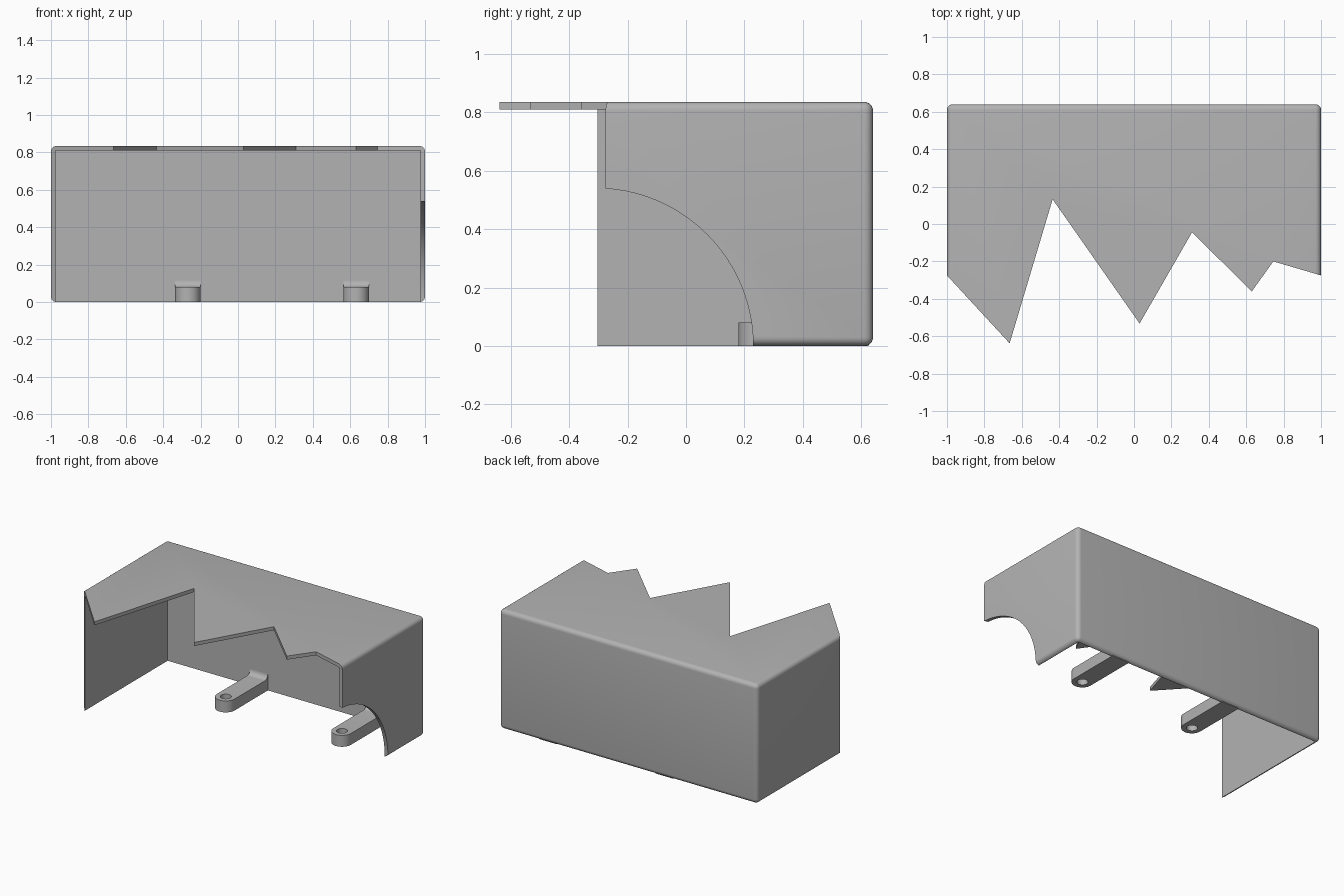
import bpy, bmesh, math
from mathutils import Vector

if "Cube" in bpy.data.objects:
    bpy.data.objects.remove(bpy.data.objects["Cube"], do_unlink=True)

WALL, HEIGHT, BACK = 0.025, 0.835, 0.64
GREY = (0.45, 0.45, 0.45, 1)

grey = bpy.data.materials.new("plain grey")
grey.use_nodes = True
grey.diffuse_color = GREY
grey.node_tree.nodes["Principled BSDF"].inputs["Base Color"].default_value = GREY


def prism(name, points, direction):
    """Extrude a closed 3D outline into a solid."""
    bm = bmesh.new()
    face = bm.faces.new([bm.verts.new(p) for p in points])
    extruded = bmesh.ops.extrude_face_region(bm, geom=[face])["geom"]
    verts = [g for g in extruded if isinstance(g, bmesh.types.BMVert)]
    bmesh.ops.translate(bm, verts=verts, vec=Vector(direction))
    bmesh.ops.recalc_face_normals(bm, faces=bm.faces)
    mesh = bpy.data.meshes.new(name)
    bm.to_mesh(mesh)
    bm.free()
    mesh.materials.append(grey)
    obj = bpy.data.objects.new(name, mesh)
    bpy.context.collection.objects.link(obj)
    return obj


def box(name, x, y0, y1, z0, z1):
    outline = [(-x, y0, z0), (x, y0, z0), (x, y1, z0), (-x, y1, z0)]
    return prism(name, outline, (0, 0, z1 - z0))


def arc(cx, cy, r, start, end, steps):
    angles = [math.radians(start + (end - start) * i / steps) for i in range(steps + 1)]
    return [(cx + r * math.cos(a), cy + r * math.sin(a)) for a in angles]


def apply(obj, kind, **settings):
    bpy.context.view_layer.objects.active = obj
    mod = obj.modifiers.new(kind, kind)
    for key, value in settings.items():
        setattr(mod, key, value)
    bpy.ops.object.modifier_apply(modifier=mod.name)


def combine(obj, cutter, operation="DIFFERENCE"):
    apply(obj, "BOOLEAN", object=cutter, operation=operation, solver="EXACT")
    bpy.data.objects.remove(cutter, do_unlink=True)


def smooth(obj):
    bpy.ops.object.select_all(action="DESELECT")
    obj.select_set(True)
    bpy.context.view_layer.objects.active = obj
    bpy.ops.object.shade_smooth_by_angle(angle=math.radians(30))


# Rounded shell, open at the front and bottom
cover = box("cover", 1, -1, BACK, 0, HEIGHT)
apply(cover, "BEVEL", width=0.03, segments=6)
combine(cover, box("hollow", 1 - WALL, -2, BACK - WALL, -1, HEIGHT - WALL))

# Jagged front edge
zigzag = [(-1, -0.275), (-0.665, -0.638), (-0.435, 0.132), (0.03, -0.532),
          (0.31, -0.045), (0.63, -0.36), (0.745, -0.2), (1, -0.275)]
outline = [(-1.1, -2), (-1.1, -0.167)] + zigzag + [(1.1, -0.304), (1.1, -2)]
combine(cover, prism("jagged_cutter", [(x, y, -1) for x, y in outline], (0, 0, 3)))

# Round cut-out in the left wall
circle = arc(-0.31, 0, 0.54, 0, 360, 96)[:-1]
combine(cover, prism("arch_cutter", [(0.9, y, z) for y, z in circle], (0.3, 0, 0)))
smooth(cover)

# Mounting lugs with round ends, screw holes and a fillet at the back wall
HALF, TOP, FILLET = 0.068, 0.08, 0.035
END, ROOT = 0.248, BACK - WALL
for name, x in (("right_lug", -0.268), ("left_lug", 0.632)):
    side = [(0.1, 0), (0.1, TOP)]
    side += arc(ROOT - FILLET, TOP + FILLET, FILLET, -90, 0, 8)
    side += [(ROOT + 0.01, TOP + FILLET), (ROOT + 0.01, 0)]
    lug = prism(name, [(x - 0.1, y, z) for y, z in side], (0.2, 0, 0))
    plan = arc(x, END, HALF, 180, 360, 24) + [(x + HALF, 1), (x - HALF, 1)]
    combine(lug, prism("plan_cutter", [(px, py, -0.1) for px, py in plan], (0, 0, 1)), "INTERSECT")
    hole = arc(x, END, 0.035, 0, 360, 32)[:-1]
    combine(lug, prism("hole_cutter", [(px, py, -0.1) for px, py in hole], (0, 0, 1)))
    smooth(lug)
